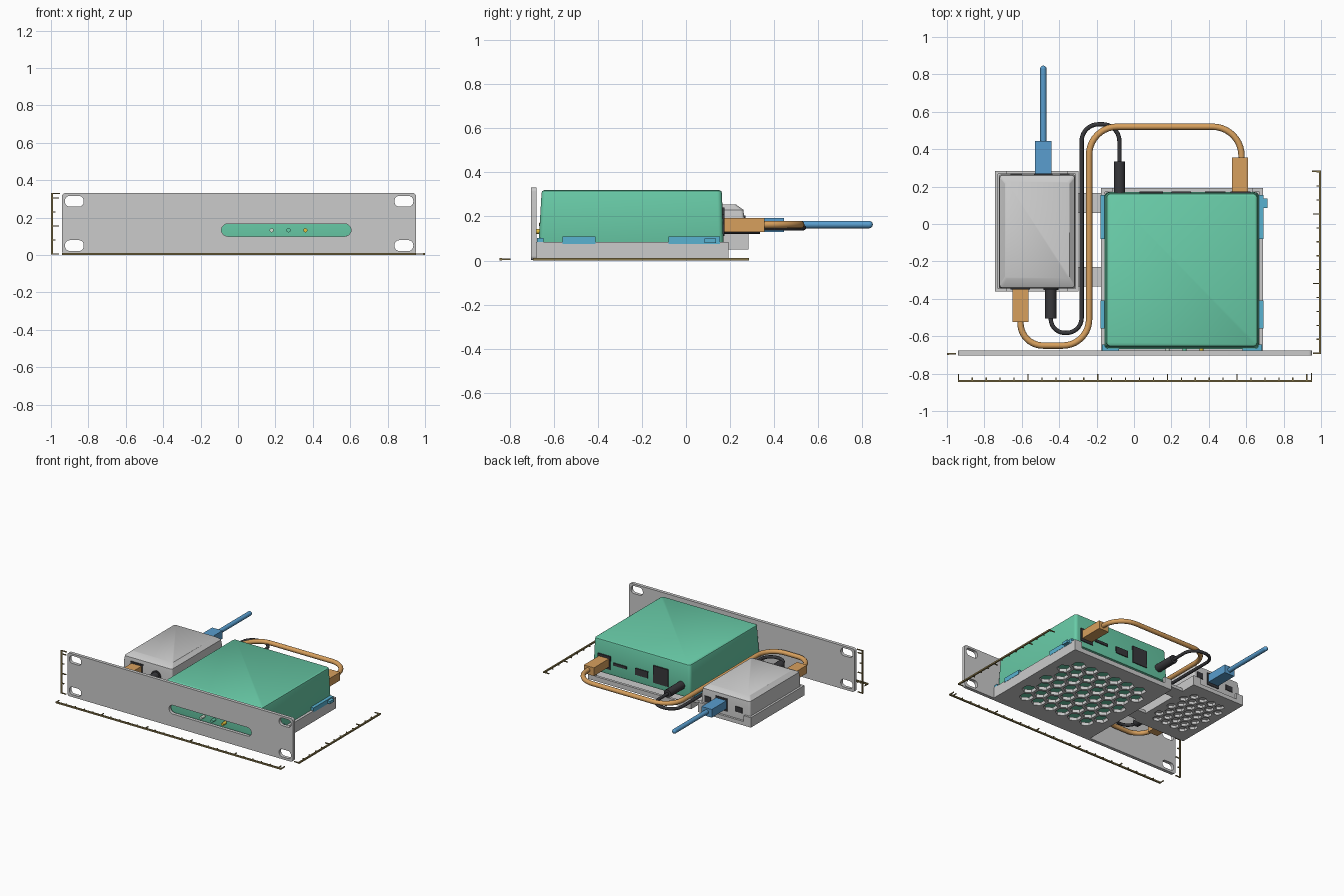
import bpy, bmesh
from math import sin, cos, pi, radians, sqrt
from mathutils import Vector

if "Cube" in bpy.data.objects:
    bpy.data.objects.remove(bpy.data.objects["Cube"])


def material(name, color):
    m = bpy.data.materials.new(name)
    m.diffuse_color = (*color, 1)
    m.use_nodes = True
    m.node_tree.nodes["Principled BSDF"].inputs["Base Color"].default_value = m.diffuse_color
    return m


GREEN = material("green", (0.14, 0.60, 0.39))
ORANGE = material("orange", (0.68, 0.35, 0.11))
BLUE = material("blue", (0.10, 0.34, 0.62))
CYAN = material("cyan", (0.10, 0.45, 0.64))
BLACK = material("black", (0.04, 0.04, 0.045))
BRASS = material("brass", (0.25, 0.19, 0.07))
YELLOW = material("yellow", (0.80, 0.55, 0.05))
PALE = material("pale", (0.65, 0.75, 0.65))


def finish(ob, mat=None, smooth=True):
    if mat:
        ob.data.materials.clear()
        ob.data.materials.append(mat)
    bpy.ops.object.select_all(action='DESELECT')
    ob.select_set(True)
    bpy.context.view_layer.objects.active = ob
    if ob.type == 'CURVE':
        bpy.ops.object.convert(target='MESH')
        ob = bpy.context.object
    if smooth:
        bpy.ops.object.shade_smooth_by_angle(angle=radians(35))
    return ob


def from_bmesh(name, bm, mat=None, smooth=False):
    bmesh.ops.recalc_face_normals(bm, faces=bm.faces)
    me = bpy.data.meshes.new(name)
    bm.to_mesh(me)
    bm.free()
    ob = bpy.data.objects.new(name, me)
    bpy.context.collection.objects.link(ob)
    return finish(ob, mat, smooth)


def boxes(name, spans, mat=None):
    """One object from several (x0, x1, y0, y1, z0, z1) blocks."""
    bm = bmesh.new()
    for x0, x1, y0, y1, z0, z1 in spans:
        for v in bmesh.ops.create_cube(bm, size=1)['verts']:
            v.co = ((x0 + x1) / 2 + v.co.x * (x1 - x0),
                    (y0 + y1) / 2 + v.co.y * (y1 - y0),
                    (z0 + z1) / 2 + v.co.z * (z1 - z0))
    return from_bmesh(name, bm, mat)


def round_rect(x0, x1, y0, y1, r, n=6):
    pts = []
    for k, (cx, cy) in enumerate(((x1 - r, y1 - r), (x0 + r, y1 - r), (x0 + r, y0 + r), (x1 - r, y0 + r))):
        for i in range(n + 1):
            a = pi / 2 * (k + i / n)
            pts.append((cx + r * cos(a), cy + r * sin(a)))
    return pts


def loft(name, sections, mat=None):
    """Closed shell through rounded rectangles (x0, x1, y0, y1, r, z)."""
    bm = bmesh.new()
    rings = [[bm.verts.new((x, y, s[5])) for x, y in round_rect(*s[:5])] for s in sections]
    for a, b in zip(rings, rings[1:]):
        for i in range(len(a)):
            j = (i + 1) % len(a)
            bm.faces.new((a[i], a[j], b[j], b[i]))
    bm.faces.new(rings[0])
    bm.faces.new(rings[-1])
    return from_bmesh(name, bm, mat, True)


def poly_curve(name, loops, cyclic, dims):
    cu = bpy.data.curves.new(name, 'CURVE')
    cu.dimensions = dims
    for pts in loops:
        sp = cu.splines.new('POLY')
        sp.points.add(len(pts) - 1)
        for p, co in zip(sp.points, pts):
            p.co = (co[0], co[1], co[2] if len(co) > 2 else 0, 1)
        sp.use_cyclic_u = cyclic
    ob = bpy.data.objects.new(name, cu)
    bpy.context.collection.objects.link(ob)
    return ob


def panel(name, loops, thick, loc, rot=(0, 0, 0)):
    ob = poly_curve(name, loops, True, '2D')
    ob.data.fill_mode = 'BOTH'
    ob.data.extrude = thick / 2
    ob.location, ob.rotation_euler = loc, rot
    return finish(ob)


def tube(name, corners, radii, z, thick, mat):
    """Cable along corner points, each inner corner filleted."""
    c = [Vector(p) for p in corners]
    pts = [c[0]]
    for i, r in enumerate(radii, 1):
        a, b = (c[i - 1] - c[i]).normalized(), (c[i + 1] - c[i]).normalized()
        for k in range(11):
            t = pi / 2 * k / 10
            pts.append(c[i] + a * r * (1 - sin(t)) + b * r * (1 - cos(t)))
    pts.append(c[-1])
    ob = poly_curve(name, [[(p.x, p.y, z) for p in pts]], False, '3D')
    ob.data.bevel_depth, ob.data.bevel_resolution = thick / 2, 4
    ob.data.use_fill_caps = True
    return finish(ob, mat)


def rod(name, x, z, y0, y1, r, mat, r2=None):
    bm = bmesh.new()
    bmesh.ops.create_cone(bm, cap_ends=True, segments=24, radius1=r, radius2=r2 or r, depth=abs(y1 - y0))
    ob = from_bmesh(name, bm, mat, True)
    ob.location, ob.rotation_euler = (x, (y0 + y1) / 2, z), (radians(-90 if y1 > y0 else 90), 0, 0)
    return ob


def tray(name, x0, x1, y0, y1, z, floor, wall_h, t, pitch, gap, margin, lip):
    # honeycomb floor
    loops, r = [[(x0, y0), (x1, y0), (x1, y1), (x0, y1)]], (pitch - gap) / sqrt(3)
    row = pitch * sqrt(3) / 2
    cx, cy, ny = (x0 + x1) / 2, (y0 + y1) / 2, int((y1 - y0) / row)
    for j in range(-ny, ny + 1):
        for i in range(-12, 13):
            px, py = cx + (i + 0.5 * (j % 2)) * pitch, cy + j * row
            if abs(px - cx) + pitch / 2 < (x1 - x0) / 2 - margin and abs(py - cy) + r < (y1 - y0) / 2 - margin:
                loops.append([(px + r * sin(k * pi / 3), py + r * cos(k * pi / 3)) for k in range(6)])
    panel(name + "_honeycomb_floor", loops, floor, (0, 0, z + floor / 2))
    # side walls, low end lips and corner returns
    spans = [(a, a + t, y0, y1, z, z + wall_h) for a in (x0, x1 - t)]
    for b in (y0, y1 - t):
        spans.append((x0, x1, b, b + t, z, z + lip))
        spans += [(a, a + 0.06, b, b + t, z, z + wall_h) for a in (x0, x1 - 0.06)]
    boxes(name + "_walls", spans)


# Front rack plate with mounting slots and indicator window
holes = [round_rect(x - 0.05, x + 0.05, z - 0.029, z + 0.029, 0.026) for x in (-0.875, 0.887) for z in (0.05, 0.287)]
panel("front_plate", [round_rect(-0.941, 0.952, 0.003, 0.331, 0.018), *holes,
      round_rect(-0.088, 0.604, 0.1, 0.166, 0.0325)], 0.025, (0, -0.69, 0), (radians(90), 0, 0))

# Trays and the two bridges joining them
tray("main_tray", -0.176, 0.69, -0.68, 0.192, 0.003, 0.025, 0.082, 0.02, 0.108, 0.02, 0.035, 0.035)
tray("side_tray", -0.743, -0.298, -0.36, 0.283, 0.05, 0.02, 0.075, 0.016, 0.076, 0.018, 0.03, 0.03)
boxes("tray_bridges", [(-0.31, -0.165, y, y + 0.105, 0.05, 0.072) for y in (0.06, -0.335)])

# Main device
loft("main_device", [(-0.152, 0.664, -0.664, 0.166, 0.02, 0.07), (-0.158, 0.668, -0.668, 0.17, 0.022, 0.085),
                     (-0.148, 0.66, -0.655, 0.163, 0.022, 0.305), (-0.145, 0.657, -0.652, 0.16, 0.02, 0.314),
                     (-0.137, 0.649, -0.644, 0.152, 0.015, 0.319)], GREEN)
boxes("main_device_ports", [(0.03, 0.155, 0.15, 0.175, 0.11, 0.24), (0.2, 0.305, 0.15, 0.175, 0.13, 0.18),
                            (0.38, 0.49, 0.15, 0.175, 0.15, 0.17), (0.515, 0.622, 0.15, 0.175, 0.11, 0.21)], BLACK)
for i, mat in enumerate((PALE, GREEN, YELLOW)):
    rod(f"indicator_{i + 1}", 0.18 + 0.09 * i, 0.132, -0.65, -0.703, 0.011, mat)

# Side device
loft("side_device", [(-0.723, -0.313, -0.345, 0.265, 0.015, 0.07), (-0.723, -0.313, -0.345, 0.265, 0.015, 0.19),
                     (-0.718, -0.318, -0.34, 0.26, 0.015, 0.23), (-0.69, -0.345, -0.292, 0.225, 0.012, 0.255)])
boxes("side_device_ports", [(-0.535, -0.435, 0.25, 0.27, 0.11, 0.205), (-0.395, -0.345, 0.25, 0.27, 0.135, 0.18),
                            (-0.66, -0.6, 0.25, 0.27, 0.13, 0.17), (-0.66, -0.555, -0.35, -0.33, 0.11, 0.205)], BLACK)
rod("side_device_power_socket", -0.445, 0.15, -0.33, -0.352, 0.04, BLACK)

# Cushion clips around the main device
clips = []
for x0, x1 in ((-0.178, -0.148), (0.66, 0.692)):
    clips += [(x0, x1, -0.08, 0.155, 0.075, 0.108), (x0, x1, -0.56, -0.41, 0.075, 0.108)]
clips += [(-0.17, -0.08, -0.676, -0.645, 0.08, 0.103), (0.58, 0.685, -0.676, -0.645, 0.08, 0.103)]
boxes("cushion_clips", clips, CYAN)
boxes("clip_tab", [(0.69, 0.713, 0.085, 0.135, 0.08, 0.1)], CYAN)

# Network patch cable
boxes("patch_plugs", [(0.525, 0.61, 0.165, 0.355, 0.13, 0.192), (-0.65, -0.565, -0.525, -0.34, 0.13, 0.192)], ORANGE)
tube("patch_cable", [(-0.607, -0.51), (-0.607, -0.65), (-0.24, -0.65), (-0.24, 0.52), (0.575, 0.52), (0.575, 0.34)],
     (0.12, 0.14, 0.15, 0.155), 0.163, 0.034, ORANGE)

# Power cable
rod("power_plug_main", -0.078, 0.15, 0.16, 0.335, 0.03, BLACK)
rod("power_plug_side", -0.445, 0.15, -0.34, -0.505, 0.03, BLACK)
tube("power_cable", [(-0.445, -0.49), (-0.445, -0.582), (-0.28, -0.582), (-0.28, 0.533), (-0.078, 0.533), (-0.078, 0.32)],
     (0.075, 0.08, 0.09, 0.09), 0.148, 0.023, BLACK)

# Uplink cable
boxes("uplink_plug", [(-0.528, -0.442, 0.26, 0.445, 0.13, 0.192)], BLUE)
tube("uplink_cable", [(-0.485, 0.43), (-0.485, 0.83)], (), 0.163, 0.034, BLUE)
bm = bmesh.new()
bmesh.ops.create_uvsphere(bm, u_segments=16, v_segments=10, radius=0.017)
from_bmesh("uplink_cable_tip", bm, BLUE, True).location = (-0.485, 0.83, 0.163)

# Scale bars along width, depth and height, with ticks
STEP, W = 0.0745, 0.003


def ticks(start, end, every):
    n = int((end - start) / STEP)
    return [(start + STEP * i, 0.036 if i % every == 0 else 0.018) for i in range(n + 1)] + [(end, 0.042)]


boxes("width_scale", [(-0.941, 0.952, -0.845, -0.834, 0, 0.011)] +
      [(p - W, p + W, -0.84, -0.838 + l, 0.002, 0.009) for p, l in ticks(-0.939, 0.95, 5)], BRASS)
boxes("depth_scale", [(0.989, 1.0, -0.694, 0.285, 0, 0.011)] +
      [(0.993 - l, 0.995, p - W, p + W, 0.002, 0.009) for p, l in ticks(-0.691, 0.282, 5)], BRASS)
boxes("height_scale", [(-1.0, -0.99, -0.7, -0.69, 0.003, 0.331)] +
      [(-0.995, -0.993 + l, -0.699, -0.691, p - W, p + W) for p, l in ticks(0.006, 0.328, 2)], BRASS)
